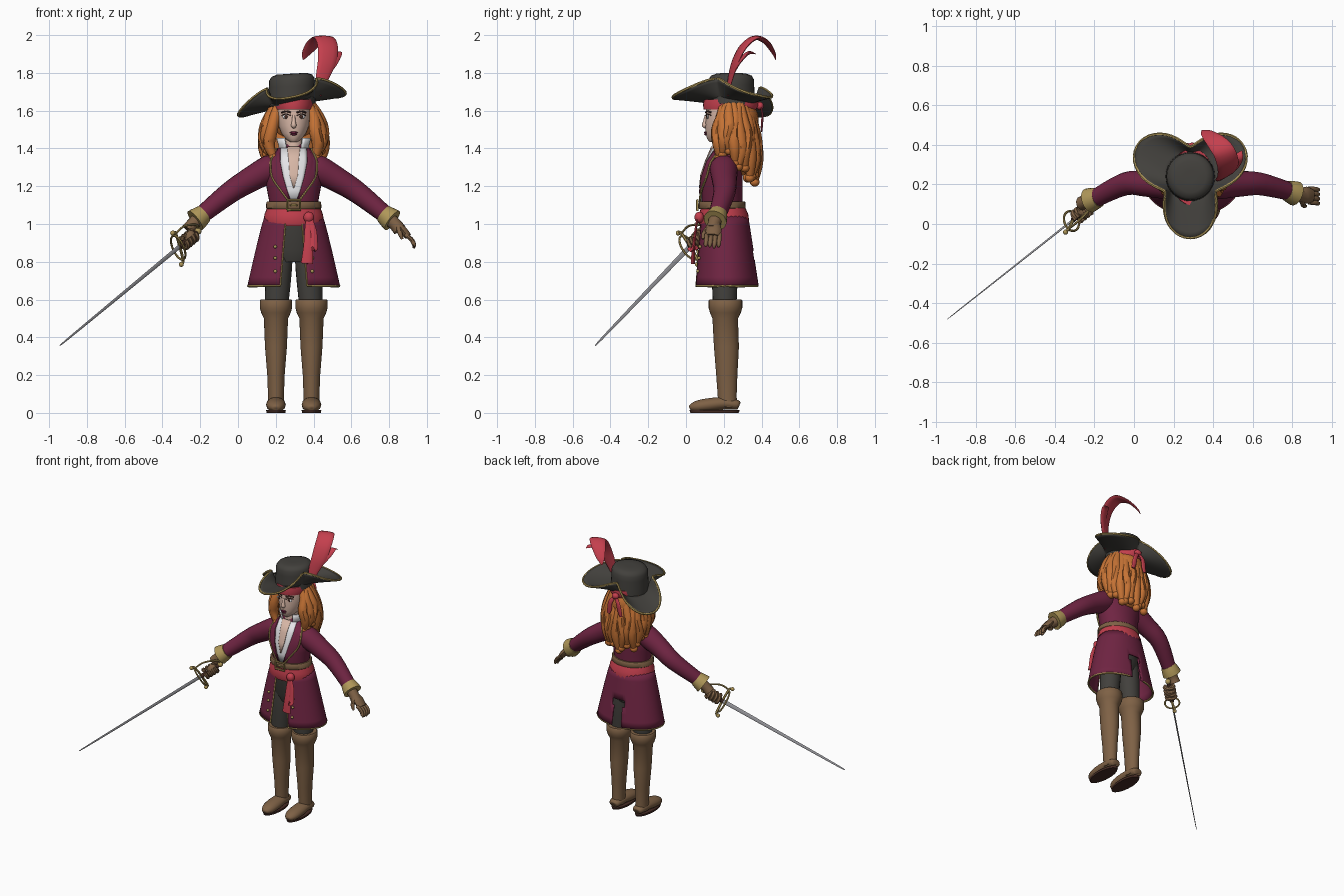
import bpy, bmesh
from math import sin, cos, pi, asin, sqrt, radians
from mathutils import Vector, Matrix

if "Cube" in bpy.data.objects:
    bpy.data.objects.remove(bpy.data.objects["Cube"])

CX = 0.295          # body centre line
parts = []


def colour(name, *rgb):
    m = bpy.data.materials.new(name)
    m.use_nodes = True
    m.diffuse_color = (*rgb, 1)
    m.node_tree.nodes["Principled BSDF"].inputs["Base Color"].default_value = (*rgb, 1)
    return m


skin = colour("skin", .68, .47, .38)
ginger = colour("ginger hair", .56, .17, .035)
charcoal = colour("charcoal cloth", .055, .052, .046)
wine = colour("wine coat", .16, .018, .055)
red = colour("red cloth", .55, .05, .075)
gold = colour("gold", .43, .31, .1)
leather = colour("brown leather", .21, .12, .06)
white = colour("white linen", .8, .8, .82)
steel = colour("steel", .42, .42, .45)
dark = colour("dark brown", .06, .025, .018)


def finish(name, bm, mat):
    bmesh.ops.recalc_face_normals(bm, faces=bm.faces)
    mesh = bpy.data.meshes.new(name)
    bm.to_mesh(mesh)
    bm.free()
    mesh.materials.append(mat)
    ob = bpy.data.objects.new(name, mesh)
    bpy.context.collection.objects.link(ob)
    parts.append(ob)
    return ob


def loft(name, rings, mat, closed=True, caps=True, thick=0):
    bm = bmesh.new()
    rows = [[bm.verts.new(p) for p in ring] for ring in rings]
    n = len(rows[0])
    for a, b in zip(rows, rows[1:]):
        for i in range(n if closed else n - 1):
            j = (i + 1) % n
            bm.faces.new((a[i], a[j], b[j], b[i]))
    if closed and caps:
        bm.faces.new(rows[0])
        bm.faces.new(rows[-1])
    ob = finish(name, bm, mat)
    if thick:
        mod = ob.modifiers.new("thickness", "SOLIDIFY")
        mod.thickness, mod.offset = thick, 0
    return ob


def ring(z, hx, y0, y1, n=32, cx=CX):
    return [(cx + hx * cos(2 * pi * i / n), (y0 + y1) / 2 + (y1 - y0) / 2 * sin(2 * pi * i / n), z)
            for i in range(n)]


def body(name, table, mat, cx=CX, **kw):
    return loft(name, [ring(*row, cx=cx) for row in table], mat, **kw)


def tube(name, pts, mat, flat=1, side=None, n=10, steps=4):
    """Smooth path of (x, y, z, radius) points swept with an oval section."""
    P = [Vector(p) for p in pts]
    path = []
    for i in range(len(P) - 1):
        a, b, c, d = P[max(i - 1, 0)], P[i], P[i + 1], P[min(i + 2, len(P) - 1)]
        for k in range(steps):
            t = k / steps
            path.append((b * 2 + (c - a) * t + (a * 2 - b * 5 + c * 4 - d) * t ** 2
                         + (b * 3 - a - c * 3 + d) * t ** 3) / 2)
    path.append(P[-1])
    rings = []
    for i, p in enumerate(path):
        t = (path[min(i + 1, len(path) - 1)] - path[max(i - 1, 0)]).to_3d().normalized()
        ref = Vector(side) if side else Vector((0.13, 1, 0.21))
        u = (ref - t * ref.dot(t)).normalized()
        v, r = t.cross(u), max(p[3], .0008)
        rings.append([p.to_3d() + u * r * cos(2 * pi * k / n) + v * r * flat * sin(2 * pi * k / n)
                      for k in range(n)])
    return loft(name, rings, mat)


def wire(name, pts, r, mat, steps=2):
    return tube(name, [(*p, r) for p in pts], mat, n=6, steps=steps)


def ball(name, loc, size, mat):
    bm = bmesh.new()
    bmesh.ops.create_uvsphere(bm, u_segments=16, v_segments=10, radius=1,
                              matrix=Matrix.Translation(loc) @ Matrix.Diagonal((*size, 1)))
    return finish(name, bm, mat)


def front_y(table, dx, z):
    """Front surface of a lofted body at a height and sideways offset."""
    for a, b in zip(table, table[1:]):
        if a[0] <= z <= b[0]:
            t = (z - a[0]) / (b[0] - a[0])
            hx, y0, y1 = (a[k] + (b[k] - a[k]) * t for k in (1, 2, 3))
            return (y0 + y1) / 2 - (y1 - y0) / 2 * sqrt(max(0, 1 - (dx / hx) ** 2))


# torso with shirt, bare chest and lapels
TORSO = [(1.03, .13, .09, .3), (1.12, .13, .085, .3), (1.2, .145, .08, .3), (1.28, .16, .09, .3),
         (1.34, .15, .115, .285), (1.385, .1, .135, .265), (1.42, .06, .15, .25)]
body("coat_body", TORSO, wine)
body("neck", [(1.36, .05, .14, .25), (1.5, .045, .15, .25)], skin)


def panel(name, rows, off, mat):
    loft(name, [[(CX + a + (b - a) * k / 8, front_y(TORSO, a + (b - a) * k / 8, z) - off, z)
                 for k in range(9)] for z, a, b in rows], mat, closed=False, thick=.006)


SHIRT = [(1.12, .014), (1.18, .036), (1.25, .056), (1.33, .072), (1.4, .07)]
panel("shirt_front", [(z, -w, w) for z, w in SHIRT], .004, white)
panel("bare_chest", [(z, -w, w) for z, w in ((1.19, .002), (1.26, .022), (1.33, .026), (1.41, .034))], .009, skin)
loft("shirt_collar", [[(CX + r * sin(a), .2 - r * cos(a) * .8, z) for a in
                       [radians(32 + 296 * k / 24) for k in range(25)]]
                      for r, z in ((.07, 1.36), (.078, 1.42), (.088, 1.455))], white, closed=False, thick=.008)
for s in (-1, 1):
    edge = [(z, w, w + f) for (z, w), f in zip(SHIRT, (.012, .035, .06, .05, .022))]
    panel("lapel", [(z, s * a, s * b) for z, a, b in edge], .012, wine)
    wire("lapel_trim", [(CX + s * b, front_y(TORSO, b, z) - .014, z) for z, a, b in edge], .006, gold, 4)

# coat skirt, open in front and slit at the back
COLS = 72
skirt = []
for k in range(9):
    t = k / 8
    hx, hy, gap = .15 + .09 * t ** .9, .122 + .045 * t, .042 + .03 * t
    a0 = asin(gap / hx)
    skirt.append([(CX + hx * sin(a), .203 + .012 * t - hy * cos(a), 1.04 - .368 * t)
                  for a in [a0 + (2 * pi - 2 * a0) * c / COLS for c in range(COLS + 1)]])
coat = loft("coat_skirt", skirt, wine, closed=False, thick=.01)
bm = bmesh.new()
bm.from_mesh(coat.data)
slit = [f for f in bm.faces for c in [f.calc_center_median()]
        if c.y > .25 and abs(c.x - CX) < .042 and c.z < .84]
bmesh.ops.delete(bm, geom=slit, context="FACES")
bm.to_mesh(coat.data)
bm.free()
for s, col in ((1, 0), (-1, -1)):
    wire("front_edge_trim", [r[col] for r in skirt], .006, gold)
    wire("hem_trim", [p for p in skirt[-1] if (p[0] - CX) * s > .045], .007, gold, 1)
    for z in (.75, .82, .88):
        ball("coat_button", (CX + s * .098, .075 - (.9 - z) * .08, z), (.009, .009, .009), gold)

# sash, belt and buckle
body("sash", [(.99, .153, .075, .33), (1.01, .16, .068, .335), (1.05, .155, .07, .33), (1.085, .142, .078, .315)], red)
body("belt", [(1.08, .142, .07, .312), (1.085, .147, .066, .316), (1.115, .145, .068, .314), (1.12, .14, .072, .31)], leather)
ball("sash_knot", (.375, .07, 1.035), (.028, .025, .03), red)
for dx, end in ((0, .79), (.025, .87)):
    tube("sash_tail", [(.375, .062, 1.04, .015), (.372 + dx, .05, .96, .02),
                       (.372 + dx, .04, .88, .026), (.365 + dx, .036, end, .032)], red, .35, (1, 0, 0))
w, h = .035, .026
corners = [(CX + sx * w, .06, 1.1 + sz * h) for sx, sz in ((-1, -1), (1, -1), (1, 1), (-1, 1), (-1, -1))]
wire("belt_buckle", corners, .007, gold, 1)
ball("buckle_pin", (CX, .06, 1.1), (.024, .006, .006), gold)

# trousers and boots
body("trouser_hips", [(.8, .1, .14, .28), (.86, .135, .115, .3), (1.05, .125, .1, .3)], charcoal)
for s in (-1, 1):
    x = CX + s * .094
    tube("trouser_leg", [(CX + s * .07, .205, .9, .066), (CX + s * .08, .205, .75, .07), (x, .205, .52, .06)], charcoal, n=16)
    body("boot_shaft", [(.03, .042, .17, .272), (.09, .042, .168, .268), (.2, .046, .16, .272), (.35, .058, .148, .28),
                        (.5, .064, .14, .275), (.53, .078, .127, .29), (.555, .085, .12, .298),
                        (.595, .085, .12, .298), (.6, .08, .125, .293)], leather, cx=x)
    tube("boot_foot", [(x, .283, .04, .02), (x, .27, .043, .038), (x, .2, .05, .048), (x, .12, .042, .052),
                       (x, .06, .034, .045), (x, .025, .028, .025), (x, .018, .026, .006)], leather, .7, (1, 0, 0), n=14)
    loft("boot_sole", [[(x + q * cos(a) * .052, .151 + q * sin(a) * .133, z) for a in
                        [2 * pi * k / 24 for k in range(24)]] for q, z in ((.96, 0), (1, .014))], dark)

# arms, cuffs
for s, dy in ((-1, -.035), (1, 0)):
    def at(x, y, z, r):
        return (CX + s * x, y + dy * (x > .4), z, r)
    tube("sleeve", [at(.09, .2, 1.31, .06), at(.13, .2, 1.29, .074), at(.23, .203, 1.235, .066),
                    at(.34, .203, 1.165, .058), at(.49, .165, 1.045, .046)], wine, n=18)
    tube("cuff", [at(.475, .17, 1.055, .05), at(.5, .162, 1.035, .058), at(.522, .154, 1.018, .063)], gold, n=18)
    tube("glove_wrist", [at(.5, .16, 1.03, .04), at(.535, .148, 1.0, .034), at(.56, .14, .97, .036)], leather)

# open left hand
tube("left_palm", [(.84, .15, 1.005, .028), (.87, .147, .97, .042), (.9, .142, .935, .036)], leather, .55, (0, 1, 0))
for k in range(4):
    y = .11 + .023 * k
    tube("left_finger", [(.885, y, .945, .012), (.918, y - .003, .918, .012), (.932, y - .006, .89, .011),
                         (.93, y - .008, .872 + .006 * abs(k - 2), .006)], leather, n=8)
tube("left_thumb", [(.85, .12, .985, .014), (.858, .095, .95, .013), (.87, .09, .92, .007)], leather, n=8)

# sword in the right hand
G, tip = Vector((-.31, .02, .88)), Vector((-.945, -.482, .355))
d = (tip - G).normalized()
across = Vector((-.05, -.11, .18)).normalized()
third = d.cross(across)
tube("blade", [(*G, .014), (*(G + d * .5), .01), (*(G + d * .9), .006), (*tip, .001)], steel, .4, across, n=4)
pommel = G - d * .15
tube("grip", [(*G, .014), (*pommel, .012)], dark)
ball("pommel", pommel, (.018, .018, .018), gold)
wire("crossguard", [G + across * .1 + d * .02, G + across * .08, G - across * .08, G - across * .1 + d * .02], .008, gold, 4)
for e in (-1, 1):
    ball("guard_end", G + across * .1 * e + d * .02, (.013, .013, .013), gold)
wire("knuckle_bow", [G + across * .085, G + across * .085 - d * .07, pommel + across * .04, pommel], .006, gold, 5)
wire("guard_ring", [G + d * .01 + across * .075 * cos(a) + third * .048 * sin(a)
                    for a in [2 * pi * k / 20 for k in range(21)]], .006, gold)
ball("right_fist", G - d * .085, (.036, .036, .042), leather)
for k in range(4):
    c = G - d * (.035 + .025 * k)
    wire("right_finger", [c + (across * cos(a) + third * sin(a)) * .03 for a in [k2 * pi / 4 for k2 in range(8)]], .013, leather)

# head and face
HEAD = [(1.435, .02, .125, .17), (1.45, .042, .112, .22), (1.48, .065, .105, .27), (1.52, .08, .103, .29),
        (1.56, .088, .104, .3), (1.6, .09, .106, .3), (1.65, .088, .112, .3)]
body("head", HEAD, skin)
tube("nose", [(CX, .106, 1.575, .007), (CX, .1, 1.54, .011), (CX, .1, 1.522, .015), (CX, .108, 1.512, .009)], skin)
ball("upper_lip", (CX, .104, 1.484, ), (.022, .008, .006), wine)
ball("lower_lip", (CX, .104, 1.475), (.018, .008, .006), wine)
for s in (-1, 1):
    y = front_y(HEAD, .04, 1.568)
    ball("eye_white", (CX + s * .04, y, 1.568), (.02, .005, .011), white)
    ball("iris", (CX + s * .04, y - .003, 1.568), (.009, .005, .01), dark)
    for name, z, r in (("upper_lash", 1.579, .003), ("eyebrow", 1.594, .005)):
        wire(name, [(CX + s * x, front_y(HEAD, x, z) - .002, z + dz)
                    for x, dz in ((.016, -.004), (.04, .003), (.064, -.004))], r, dark, 4)

# hair
ball("hair_cap", (CX, .27, 1.55), (.122, .115, .12), ginger)
ball("hair_mass", (CX, .285, 1.44), (.135, .085, .19), ginger)
STRANDS = 19
for k in range(STRANDS):
    a = radians(-38 + 256 * k / (STRANDS - 1))
    back = max(0, sin(a))
    end = 1.37 - .13 * back ** .6 + .018 * (k % 3 - 1)
    pts = []
    for t, r, rad in ((0, .095, .022), (.25, .128, .03), (.5, .15, .033), (.75, .155, .032), (1, .14, .018)):
        wob = a + .07 * sin(t * 9 + k * 2)
        pts.append((CX + r * cos(wob) * 1.02, .245 + r * sin(wob) * (.85 if back else .8), 1.635 + (end - 1.635) * t, rad))
    tube("hair_strand", pts, ginger, n=8)
    ball("hair_curl", (pts[-1][0], pts[-1][1], end), (.026, .026, .024), ginger)

# bandana with knot behind
body("bandana", [(1.605, .1, .094, .37), (1.63, .108, .09, .385), (1.66, .105, .095, .38)], red)
ball("bandana_knot", (CX, .392, 1.625), (.026, .02, .022), red)
for s in (-1, 1):
    tube("bandana_tail", [(CX, .395, 1.625, .01), (CX + s * .03, .405, 1.58, .016),
                          (CX + s * .04, .402, 1.53, .018), (CX + s * .05, .4, 1.49, .012)], red, .35, (1, 0, 0))

# three-cornered hat with gold edge
HX, HY = .285, .24


def tilt(x, y, z):
    return (x, y, z + .2 * (x - HX) - .1 * (y - HY))


brim = []
for k in range(8):
    q = k / 7
    row = []
    for i in range(72):
        a = 2 * pi * i / 72
        lobe = .5 + .5 * cos(3 * (a + pi / 2))
        r = .11 + (.04 + .16 * lobe ** .75) * q
        row.append(tilt(HX + r * cos(a), HY + r * sin(a), 1.64 + .095 * (1 - lobe) ** 1.2 * q ** 1.3))
    brim.append(row)
loft("hat_brim", brim, charcoal, caps=False, thick=.012)
wire("brim_trim", brim[-1] + brim[-1][:1], .0075, gold, 1)
loft("hat_crown", [[(x, y, z + .06 * (x - HX)) for x, y, z in ring(z, r, HY - r, HY + r, cx=HX)] for z, r in
                   ((1.63, .125), (1.68, .124), (1.73, .121), (1.765, .12), (1.785, .108), (1.795, .08), (1.796, .03))], charcoal)

# feather plume
tube("feather", [(.43, .22, 1.68, .012), (.445, .235, 1.77, .035), (.47, .262, 1.86, .05), (.475, .305, 1.94, .056),
                 (.455, .365, 1.985, .055), (.41, .42, 1.965, .046), (.365, .46, 1.91, .028), (.345, .475, 1.87, .004)],
     red, .22, (1, .35, 0), n=12, steps=5)
tube("feather_barb", [(.46, .245, 1.78, .01), (.495, .275, 1.85, .028), (.525, .33, 1.905, .028), (.545, .37, 1.9, .004)],
     red, .3, (1, .3, 0))

# soft shading with crisp edges
bpy.ops.object.select_all(action="DESELECT")
for ob in parts:
    ob.select_set(True)
bpy.context.view_layer.objects.active = parts[0]
bpy.ops.object.shade_smooth_by_angle(angle=radians(45))
